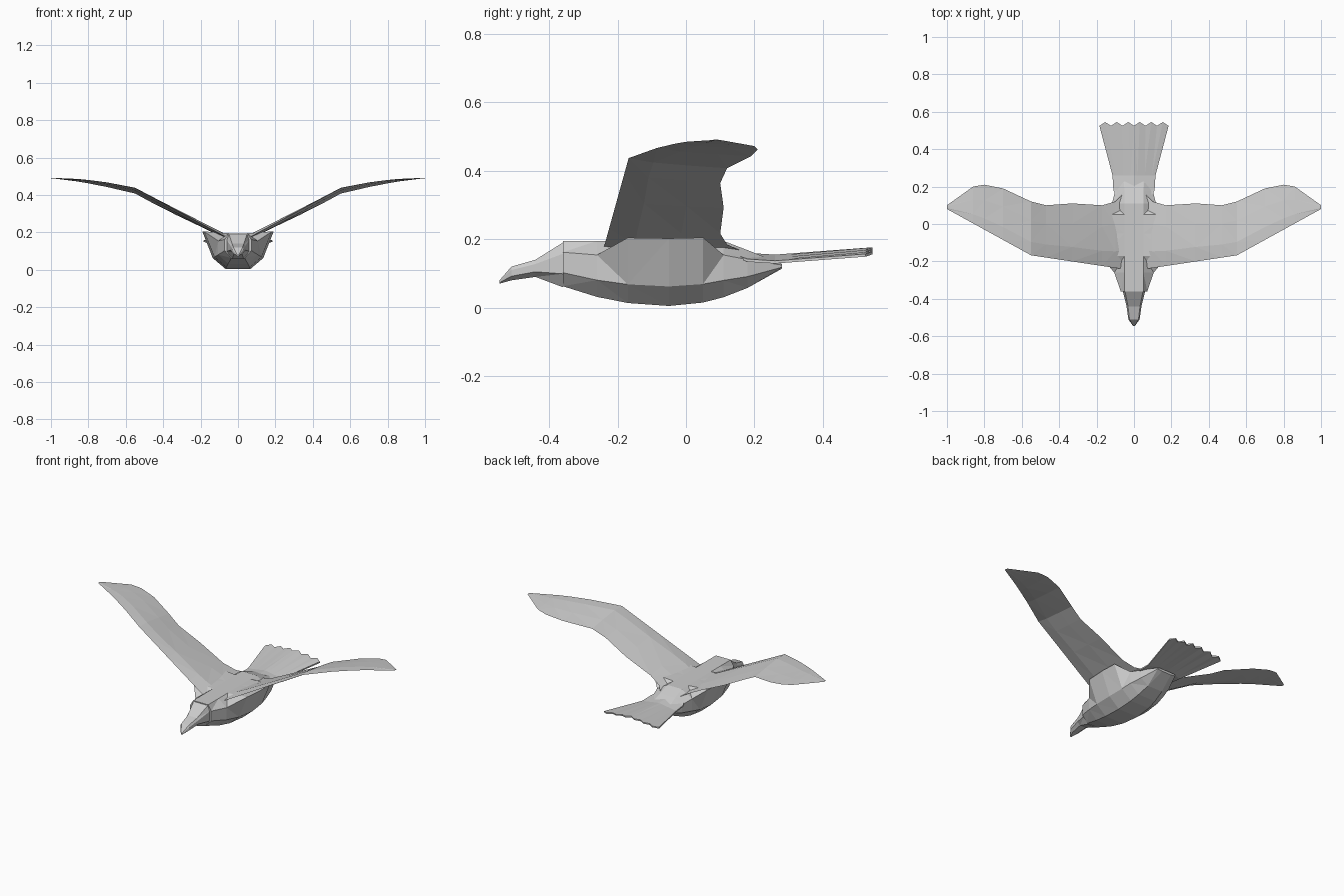
import bpy
import bmesh
from math import sin, pi

cube = bpy.data.objects.get("Cube")
if cube:
    bpy.data.objects.remove(cube, do_unlink=True)

plumage_color = (0.6, 0.6, 0.6, 1)
plumage = bpy.data.materials.new("light_grey")
plumage.use_nodes = True
plumage.diffuse_color = plumage_color
shader = plumage.node_tree.nodes["Principled BSDF"]
shader.inputs["Base Color"].default_value = plumage_color


def loft(name, rings):
    """Join matching closed rings into a capped, flat-shaded solid."""
    bm = bmesh.new()
    loops = [[bm.verts.new(point) for point in ring] for ring in rings]
    for near, far in zip(loops, loops[1:]):
        for i in range(len(near)):
            bm.faces.new((near[i - 1], near[i], far[i], far[i - 1]))
    bm.faces.new(loops[0])
    bm.faces.new(loops[-1])
    bmesh.ops.triangulate(bm, faces=bm.faces[:])
    bmesh.ops.recalc_face_normals(bm, faces=bm.faces[:])
    mesh = bpy.data.meshes.new(name)
    bm.to_mesh(mesh)
    bm.free()
    mesh.materials.append(plumage)
    part = bpy.data.objects.new(name, mesh)
    bpy.context.collection.objects.link(part)


def torso_ring(y, width, top, belly, bulge=0):
    """Eight-sided cross-section; bulge pushes the shoulder out under a wing."""
    height = top - belly
    half = [
        (min(0.05, width * 0.8), top),
        (width + bulge, top - height * 0.25 + bulge),
        (width, belly + height * 0.3),
        (width * 0.5, belly),
    ]
    right = [(x, y, z) for x, z in half]
    left = [(-x, y, z) for x, z in reversed(half)]
    return right + left


# Body: an arched belly, a level back that falls to the tail, shoulders mid-way
def body_ring(y):
    from_middle = y + 0.05
    steepness = 1 if from_middle > 0 else 0.6
    belly = 0.005 + steepness * from_middle ** 2
    top = min(0.195, 0.24 - y * 0.4)
    width = 0.135 * (1 - (from_middle / 0.45) ** 2)
    bulge = 0.055 if abs(from_middle) < 0.15 else 0
    return torso_ring(y, width, top, belly, bulge)


body_stations = (-0.36, -0.26, -0.17, -0.05, 0.05, 0.11, 0.18, 0.28)
loft("body", [body_ring(y) for y in body_stations])

# Head and beak: forehead drops to a slim beak with a drooping point
loft("head_and_beak", [
    torso_ring(y=-0.36, width=0.06, top=0.19, belly=0.06),
    torso_ring(y=-0.44, width=0.04, top=0.14, belly=0.09),
    torso_ring(y=-0.51, width=0.03, top=0.12, belly=0.08),
    torso_ring(y=-0.545, width=0.005, top=0.08, belly=0.07),
])

# Wings: the trailing edge is listed from root to tip as distance out, then y
trailing_edge = [
    (0.04, 0.18), (0.1, 0.12), (0.17, 0.1), (0.33, 0.11), (0.47, 0.1),
    (0.55, 0.12), (0.7, 0.19), (0.8, 0.21), (0.86, 0.2), (1, 0.1),
]


def wing_ring(side, out, back):
    """Thin aerofoil; the inner wing climbs straight, the outer levels off."""
    front = max(out * 0.15 - 0.25, out * 0.55 - 0.47)
    height = min(0.14 + out * 0.54, 0.49 - 0.26 * (1 - out) ** 2)
    drop = 0.03 * sin(pi * out)
    thickness = 0.02 * (1.1 - out)

    def at(chord, lift):
        y = front + chord * (back - front)
        return (side * out, y, height - chord * drop + lift * thickness)

    upper = [at(0, 0), at(0.25, 0.8), at(0.65, 0.5)]
    lower = [at(1, 0), at(0.65, -0.3), at(0.25, -0.5)]
    return upper + lower


for name, side in (("left_wing", 1), ("right_wing", -1)):
    loft(name, [wing_ring(side, out, back) for out, back in trailing_edge])

# Tail: a pleated fan, given as half width, y and height from root to tip
tail_line = [(0.06, 0.1, 0.19), (0.11, 0.18, 0.16),
             (0.115, 0.26, 0.155), (0.185, 0.525, 0.175)]
pleats = 12


def tail_ring(index):
    """Lengthwise slice; every second slice ends in a raised feather tip."""
    across = 2 * index / pleats - 1
    upper = [(width * across, y, z - 0.018 * abs(across))
             for width, y, z in tail_line]
    if index % 2:
        x, y, z = upper[-1]
        upper[-1] = (x, y + 0.02, z + 0.004)
    lower = [(x, y, z - 0.008) for x, y, z in reversed(upper)]
    return upper + lower


loft("tail", [tail_ring(index) for index in range(pleats + 1)])
